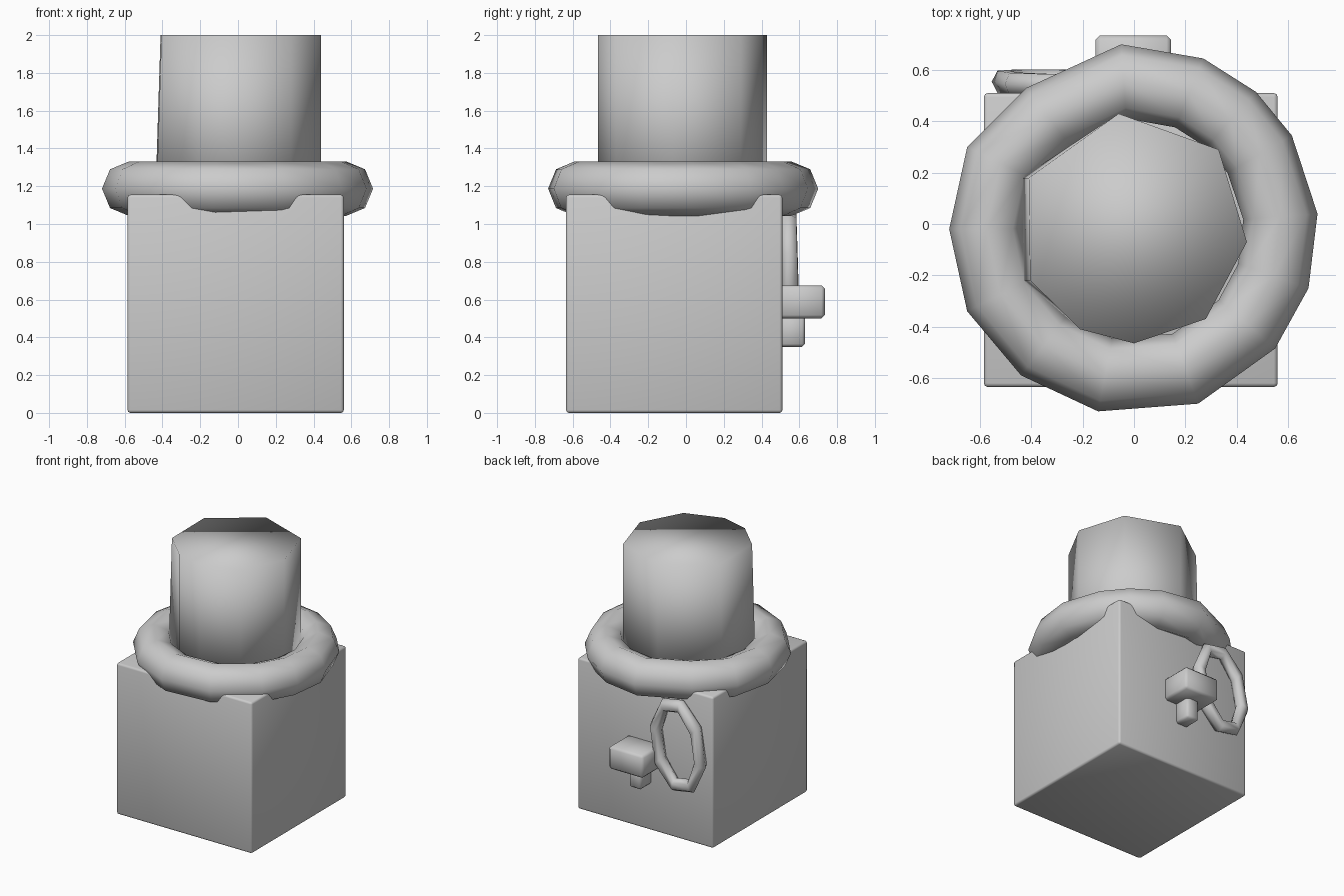
import bpy, bmesh
from math import sin, cos, pi, radians
from mathutils import Vector

if "Cube" in bpy.data.objects:
    bpy.data.objects.remove(bpy.data.objects["Cube"])


def finish(name, bm, angle=None):
    bmesh.ops.recalc_face_normals(bm, faces=bm.faces[:])
    me = bpy.data.meshes.new(name)
    bm.to_mesh(me)
    bm.free()
    me.shade_smooth()
    if angle:
        me.set_sharp_from_angle(angle=radians(angle))
    ob = bpy.data.objects.new(name, me)
    bpy.context.collection.objects.link(ob)
    return ob


def box(name, lo, hi, bevel, segments=1):
    bm = bmesh.new()
    bmesh.ops.create_cube(bm, size=1)
    lo, hi = Vector(lo), Vector(hi)
    for v in bm.verts:
        v.co = Vector([(v.co[i] + 0.5) * (hi[i] - lo[i]) + lo[i] for i in range(3)])
    bmesh.ops.bevel(bm, geom=bm.edges[:], offset=bevel, segments=segments,
                    profile=0.5, affect='EDGES')
    return finish(name, bm, 50)


def bridge(bm, a, b):
    n = len(a)
    for i in range(n):
        bm.faces.new((a[i], a[(i + 1) % n], b[(i + 1) % n], b[i]))


def ring(name, path, centre, axis, radius, sides):
    """Closed tube along a loop of points lying around centre."""
    bm = bmesh.new()
    loops = []
    for p in path:
        out = (p - centre).normalized()
        loops.append([bm.verts.new(p + radius * (out * cos(2 * pi * k / sides)
                                                 + axis * sin(2 * pi * k / sides)))
                      for k in range(sides)])
    for i, loop in enumerate(loops):
        bridge(bm, loop, loops[(i + 1) % len(loops)])
    return finish(name, bm)


# main block
box("body_block", (-0.585, -0.635, 0), (0.56, 0.51, 1.155), 0.015, 2)

# thick collar: outer outline seen from above, pulled in by the tube radius
outline = [(-0.05, 0.70), (0.27, 0.645), (0.475, 0.515), (0.615, 0.345), (0.715, 0.04),
           (0.68, -0.25), (0.55, -0.485), (0.25, -0.70), (-0.14, -0.73), (-0.44, -0.59),
           (-0.65, -0.34), (-0.72, -0.02), (-0.65, 0.30), (-0.42, 0.53)]
tube = 0.145
mid = Vector((0, -0.015, 1.187))
path = []
for x, y in outline:
    p = Vector((x, y, mid.z))
    path.append(p - (p - mid).normalized() * tube)
ring("collar", path, mid, Vector((0, 0, 1)), tube, 8)

# eight-sided column, smooth over its flat cap
section = [(-0.06, 0.43), (0.33, 0.29), (0.44, -0.07), (0.28, -0.37),
           (0.0, -0.465), (-0.21, -0.41), (-0.405, -0.22), (-0.41, 0.18)]
bm = bmesh.new()
bottom = [bm.verts.new((x * (1.07 if x < -0.3 else 1), y, 1.1)) for x, y in section]
top = [bm.verts.new((x, y, 2.0)) for x, y in section]
bridge(bm, bottom, top)
bm.faces.new(top)
bm.faces.new(bottom)
finish("column", bm)

# knob and peg on the back
box("back_knob", (-0.15, 0.48, 0.50), (0.145, 0.735, 0.675), 0.018)
box("back_peg", (-0.06, 0.49, 0.35), (0.045, 0.63, 0.52), 0.015)

# leaning oval ring on the back
c = Vector((-0.32, 0.55, 0.735))
lean = radians(10)
oval = []
for i in range(8):
    a = 2 * pi * (i + 0.5) / 8
    u, w = 0.185 * cos(a), 0.315 * sin(a)
    oval.append(c + Vector((u * cos(lean) + w * sin(lean), -0.03 * w,
                            w * cos(lean) - u * sin(lean))))
ring("back_ring", oval, c, Vector((0, 1, 0)), 0.05, 6)
